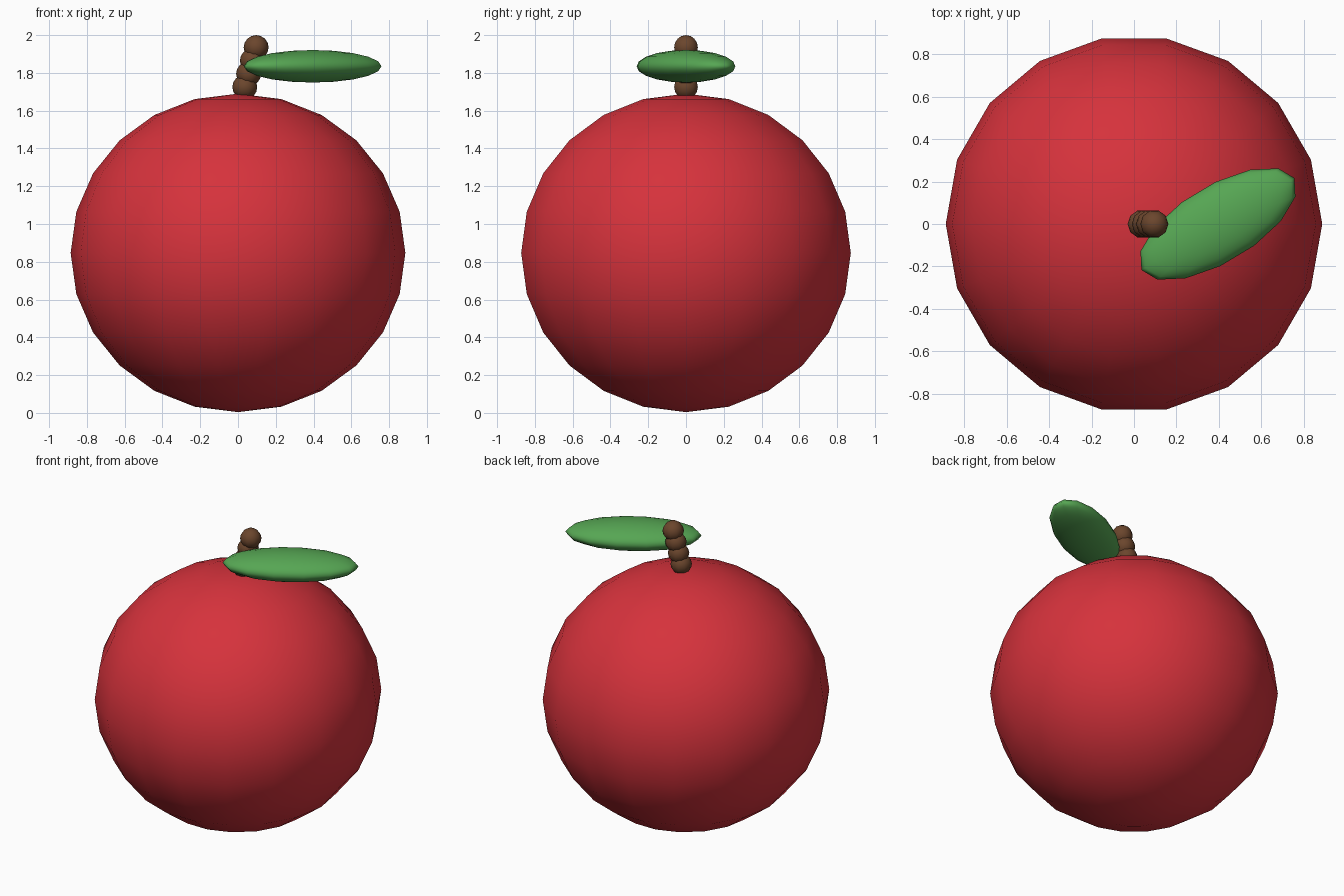
import bpy
import math
from mathutils import Matrix

default_cube = bpy.data.objects.get("Cube")
if default_cube:
    bpy.data.objects.remove(default_cube, do_unlink=True)


def make_material(name, rgb):
    colour = (*rgb, 1.0)
    mat = bpy.data.materials.new(name)
    mat.use_nodes = True
    mat.diffuse_color = colour
    mat.node_tree.nodes["Principled BSDF"].inputs["Base Color"].default_value = colour
    return mat


red = make_material("fruit red", (0.672, 0.032, 0.045))
brown = make_material("stem brown", (0.147, 0.061, 0.026))
green = make_material("leaf green", (0.093, 0.381, 0.087))


def ellipsoid(name, centre, radii, segments, rings, mat, turn=0.0):
    """Smooth ball whose first meridian lies on the y axis."""
    bpy.ops.mesh.primitive_uv_sphere_add(
        segments=segments, ring_count=rings, radius=1, location=centre)
    obj = bpy.context.object
    obj.name = name
    obj.data.transform(Matrix.Rotation(math.pi / 2, 4, "Z"))
    obj.scale = radii
    obj.rotation_euler.z = turn
    obj.data.materials.append(mat)
    bpy.ops.object.shade_smooth()
    return obj


# Fruit body, slightly flattened
ellipsoid("fruit_body", (0, 0, 0.847), (0.886, 0.886, 0.843), 18, 12, red)

# Stem: a leaning stack of overlapping beads
for i in range(4):
    ellipsoid(f"stem_bead_{i + 1}", (0.036 + 0.02 * i, 0, 1.725 + 0.07 * i),
              (0.066, 0.066, 0.065), 10, 8, brown)

# Leaf: flat ellipsoid turned towards the back
ellipsoid("leaf", (0.395, 0, 1.835), (0.42, 0.18, 0.086), 14, 10, green,
          turn=math.radians(31))
